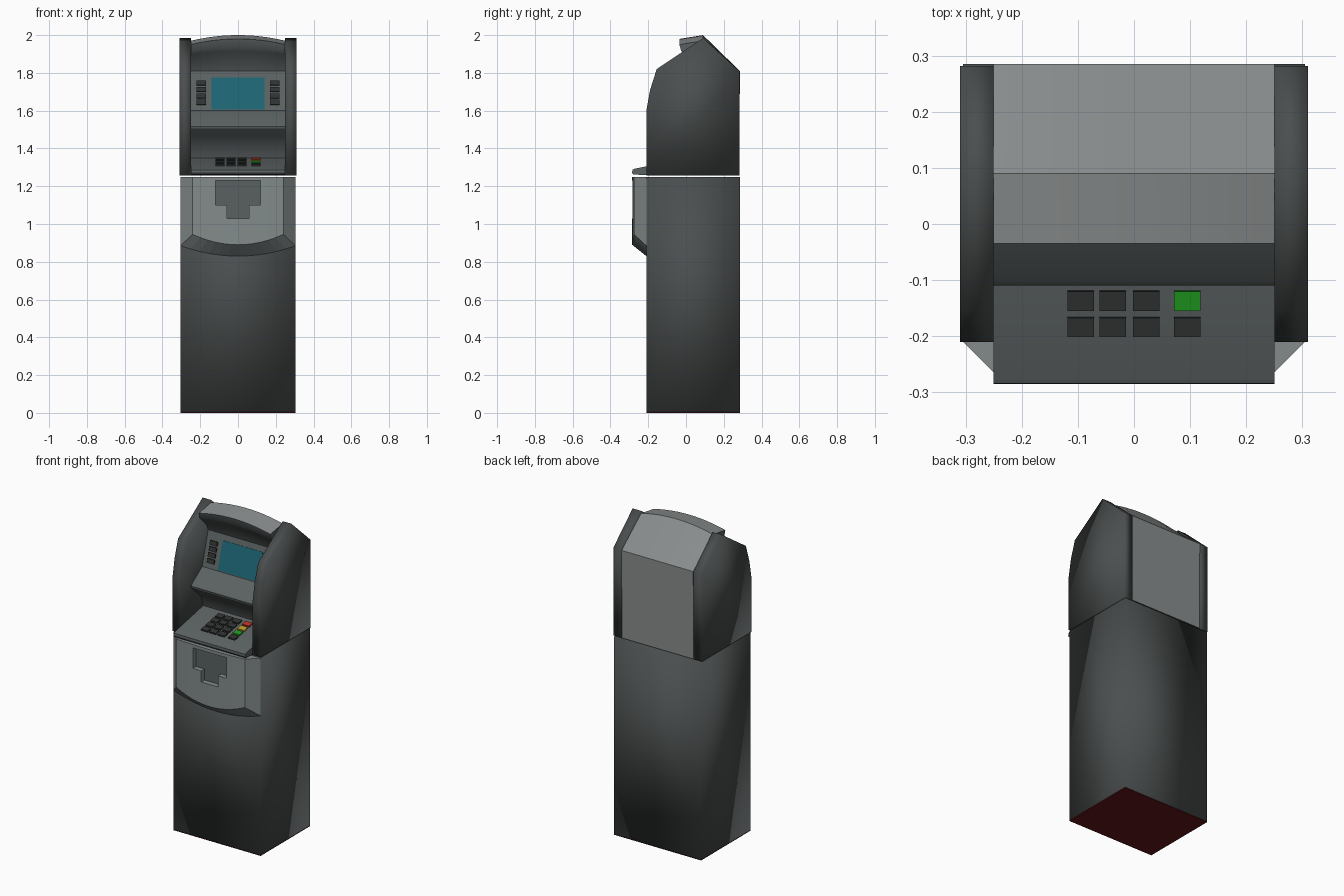
import bpy, bmesh, math
from mathutils import Matrix

if "Cube" in bpy.data.objects:
    bpy.data.objects.remove(bpy.data.objects["Cube"])


def material(name, rgb):
    m = bpy.data.materials.new(name)
    m.diffuse_color = (*rgb, 1)
    m.use_nodes = True
    m.node_tree.nodes["Principled BSDF"].inputs["Base Color"].default_value = m.diffuse_color
    return m


def add_object(name, bm, mat=None, angle=30):
    bmesh.ops.recalc_face_normals(bm, faces=bm.faces)
    me = bpy.data.meshes.new(name)
    bm.to_mesh(me)
    bm.free()
    ob = bpy.data.objects.new(name, me)
    bpy.context.collection.objects.link(ob)
    if mat:
        me.materials.append(mat)
    bpy.ops.object.select_all(action='DESELECT')
    bpy.context.view_layer.objects.active = ob
    ob.select_set(True)
    if angle >= 180:
        bpy.ops.object.shade_smooth()
    elif angle > 0:
        bpy.ops.object.shade_smooth_by_angle(angle=math.radians(angle))
    return ob


def loft(name, rings, mat=None, angle=30):
    """Bridge closed rings of points and cap both ends."""
    bm = bmesh.new()
    vs = [[bm.verts.new(p) for p in r] for r in rings]
    n = len(vs[0])
    for a, b in zip(vs, vs[1:]):
        for i in range(n):
            j = (i + 1) % n
            bm.faces.new((a[i], a[j], b[j], b[i]))
    bm.faces.new(vs[0])
    bm.faces.new(vs[-1][::-1])
    return add_object(name, bm, mat, angle)


def box(name, loc, size, tilt=0.0, mat=None, angle=30):
    bm = bmesh.new()
    bmesh.ops.create_cube(bm, size=1, matrix=Matrix.Translation(loc)
                          @ Matrix.Rotation(tilt, 4, 'X') @ Matrix.Diagonal((*size, 1)))
    return add_object(name, bm, mat, angle)


body = material("body_grey", (0.07, 0.077, 0.077))
housing = material("housing_grey", (0.105, 0.12, 0.12))
roof_grey = material("roof_grey", (0.25, 0.265, 0.265))
panel = material("panel_grey", (0.23, 0.26, 0.26))
recess_grey = material("recess_grey", (0.10, 0.12, 0.12))
key_dark = material("key_dark", (0.03, 0.033, 0.033))
teal = material("screen_teal", (0.012, 0.13, 0.17))
base_red = material("base_red", (0.12, 0.008, 0.01))
red = material("key_red", (0.5, 0.03, 0.02))
yellow = material("key_yellow", (0.5, 0.35, 0.02))
green = material("key_green", (0.015, 0.32, 0.015))

# Lower cabinet on a thin red base plate
box("cabinet", (0, 0.0375, 0.627), (0.61, 0.495, 1.246), mat=body, angle=180)
box("base_plate", (0, 0.0375, 0.002), (0.61, 0.495, 0.004), mat=base_red)

# Bulging dispenser front with an arched lower edge
rings = []
for i in range(13):
    t = i / 6 - 1
    drop = 0.055 * t * t
    y = -0.285 + 0.01 * t * t
    rings.append([(0.305 * t, -0.21, 1.25), (0.24 * t, y, 1.25),
                  (0.24 * t, y, 0.89 + drop), (0.305 * t, -0.21, 0.83 + drop)])
dispenser = loft("dispenser_front", rings, panel, angle=0)

# T-shaped recess cut into the dispenser, with a darker back plate
tee = [(-0.118, 1.23), (0.118, 1.23), (0.118, 1.10), (0.058, 1.10),
       (0.058, 1.03), (-0.058, 1.03), (-0.058, 1.10), (-0.118, 1.10)]


def tee_block(name, y0, y1, mat=None):
    return loft(name, [[(x, y, z) for x, z in tee] for y in (y0, y1)], mat)


cutter = tee_block("recess_cutter", -0.35, -0.25)
cutter.hide_render = True
cutter.hide_set(True)
cut = dispenser.modifiers.new("recess", 'BOOLEAN')
cut.operation = 'DIFFERENCE'
cut.solver = 'EXACT'
cut.object = cutter
tee_block("recess_plate", -0.252, -0.24, recess_grey)

# Side cheeks of the upper housing
cheek = [(-0.21, 1.256), (-0.21, 1.60), (-0.19, 1.71), (-0.155, 1.82),
         (0.09, 1.985), (0.282, 1.81), (0.282, 1.256)]
for side, s in (("left", -1), ("right", 1)):
    loft(side + "_cheek", [[(s * x, y, z) for y, z in cheek] for x in (0.25, 0.31)],
         body, angle=180)

# Console: key shelf, screen housing, hood and roof in one profile;
# the third value is how far that point sinks at the sides
console = [(0.283, 1.256, 0), (-0.21, 1.259, 0), (-0.28, 1.262, 0), (-0.285, 1.27, 0),
           (-0.284, 1.287, 0), (-0.275, 1.292, 0), (0.01, 1.349, 0), (-0.01, 1.41, 0),
           (-0.06, 1.46, 0), (-0.107, 1.505, 0), (-0.11, 1.517, 0), (-0.10, 1.53, 0),
           (0.0, 1.60, 0), (0.06, 1.81, 0), (0.04, 1.86, 0.01), (-0.005, 1.915, 0.02),
           (-0.025, 1.94, 0.025), (-0.035, 1.98, 0.03), (0.09, 2.0, 0.03),
           (0.285, 1.81, 0)]
rings = []
for i in range(13):
    t = i / 6 - 1
    rings.append([(0.25 * t, y, z - d * t * t) for y, z, d in console])
shell = loft("console", rings, housing)

# Lighter roof and back plate on the console
shell.data.materials.append(roof_grey)
for f in shell.data.polygons:
    roof = f.normal.z > 0.3 and f.center.z > 1.85
    if roof or f.normal.y > 0.9:
        f.material_index = 1


# Screen and its side buttons, lying on the tilted panel
def panel_y(z):
    return (z - 1.60) * 0.06 / 0.21


lean = -math.atan(0.06 / 0.21)
box("screen", (0, panel_y(1.69), 1.69), (0.28, 0.006, 0.177), lean, teal)
for side, s in (("left", -1), ("right", 1)):
    for k in range(4):
        z = 1.745 - 0.034 * k
        box(f"{side}_screen_button_{k}", (s * 0.195, panel_y(z), z),
            (0.05, 0.018, 0.026), lean, key_dark)

# Keypad: three number columns and a coloured function column
right_column = [key_dark, green, yellow, red]
for row in range(4):
    y = -0.183 + 0.047 * row
    z = 1.292 + (y + 0.275) * 0.2
    for col, x in enumerate((-0.095, -0.038, 0.022, 0.095)):
        box(f"key_{row}_{col}", (x, y, z + 0.002), (0.047, 0.035, 0.016), math.atan(0.2),
            right_column[row] if col == 3 else key_dark)
